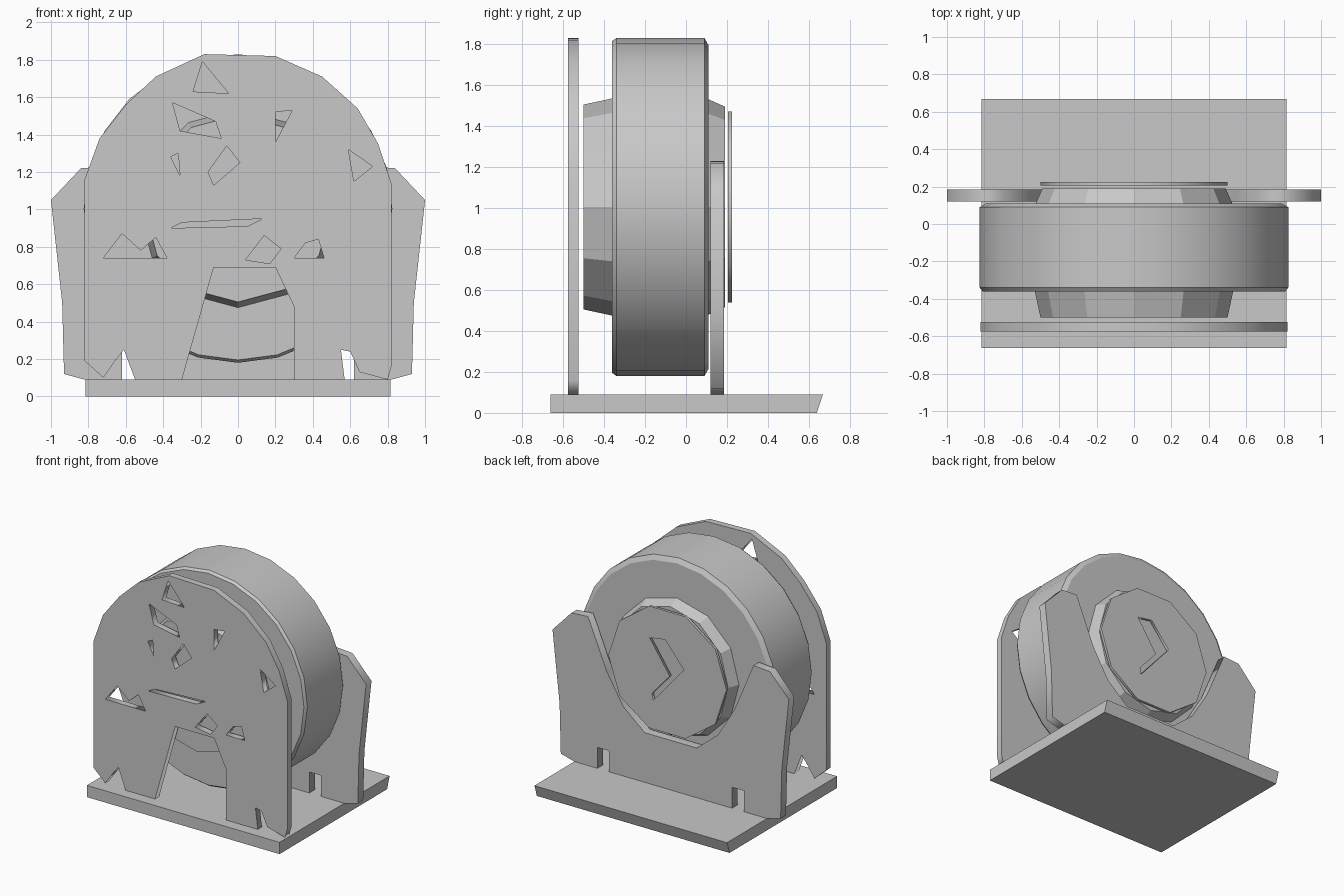
import bpy, bmesh, math
from mathutils import Vector, Matrix

if "Cube" in bpy.data.objects:
    bpy.data.objects.remove(bpy.data.objects["Cube"], do_unlink=True)

grey = bpy.data.materials.new("plain_grey")
grey.use_nodes = True
grey.diffuse_color = (0.58, 0.58, 0.58, 1)
grey.node_tree.nodes["Principled BSDF"].inputs["Base Color"].default_value = grey.diffuse_color

AXLE = 1.005


def select_only(obj):
    bpy.ops.object.select_all(action='DESELECT')
    obj.select_set(True)
    bpy.context.view_layer.objects.active = obj


def plate(name, outline, y0, y1, holes=()):
    """Upright sheet cut from an x-z outline, with optional holes."""
    curve = bpy.data.curves.new(name, 'CURVE')
    curve.dimensions = '2D'
    curve.fill_mode = 'BOTH'
    curve.extrude = (y1 - y0) / 2
    for loop in [outline, *holes]:
        spline = curve.splines.new('POLY')
        spline.points.add(len(loop) - 1)
        for point, (x, z) in zip(spline.points, loop):
            point.co = (x, z, 0, 1)
        spline.use_cyclic_u = True
    curve.materials.append(grey)
    obj = bpy.data.objects.new(name, curve)
    bpy.context.collection.objects.link(obj)
    obj.rotation_euler.x = math.pi / 2
    obj.location.y = (y0 + y1) / 2
    select_only(obj)
    bpy.ops.object.convert(target='MESH')
    return bpy.context.object


def turned(name, profile, sides):
    """Solid of revolution about the axle, from (y, radius) points."""
    bm = bmesh.new()
    verts = [bm.verts.new((0, y, r)) for y, r in profile]
    edges = [bm.edges.new(pair) for pair in zip(verts, verts[1:])]
    bmesh.ops.spin(bm, geom=verts + edges, cent=(0, 0, 0), axis=(0, 1, 0),
                   angle=math.tau, steps=sides)
    bmesh.ops.remove_doubles(bm, verts=bm.verts, dist=0.0005)
    bmesh.ops.recalc_face_normals(bm, faces=bm.faces)
    bmesh.ops.translate(bm, verts=bm.verts, vec=(0, 0, AXLE))
    mesh = bpy.data.meshes.new(name)
    bm.to_mesh(mesh)
    bm.free()
    mesh.materials.append(grey)
    obj = bpy.data.objects.new(name, mesh)
    bpy.context.collection.objects.link(obj)
    select_only(obj)
    bpy.ops.object.shade_smooth_by_angle(angle=math.radians(25))
    return obj


# Base slab, slightly narrower underneath
bm = bmesh.new()
bmesh.ops.create_cube(bm, size=1, matrix=Matrix.Translation((0, 0.003, 0.045))
                      @ Matrix.Diagonal((1.63, 1.33, 0.09, 1)))
for v in bm.verts:
    if v.co.z < 0.01 and v.co.y > 0:
        v.co.y -= 0.03
mesh = bpy.data.meshes.new("base")
bm.to_mesh(mesh)
bm.free()
mesh.materials.append(grey)
bpy.context.collection.objects.link(bpy.data.objects.new("base", mesh))

# Arched front panel with a central opening, foot notches and jagged holes
front_outline = [
    (-0.3, 0.09), (-0.13, 0.69), (0.2, 0.69), (0.3, 0.48), (0.3, 0.09),
    (0.57, 0.09), (0.55, 0.25), (0.6, 0.24), (0.65, 0.13), (0.8, 0.09), (0.82, 0.16),
    (0.82, 1.14), (0.75, 1.35), (0.64, 1.54), (0.45, 1.71), (0.2, 1.82),
    (-0.18, 1.83), (-0.44, 1.71), (-0.6, 1.56), (-0.74, 1.38), (-0.82, 1.16),
    (-0.82, 0.19), (-0.72, 0.1), (-0.65, 0.2), (-0.61, 0.25), (-0.55, 0.09)]
front_holes = [
    [(-0.19, 1.79), (-0.24, 1.63), (-0.05, 1.62)],
    [(-0.35, 1.57), (-0.31, 1.42), (-0.09, 1.38), (-0.12, 1.47)],
    [(-0.06, 1.34), (0.01, 1.25), (-0.13, 1.13), (-0.16, 1.2)],
    [(0.2, 1.52), (0.29, 1.53), (0.2, 1.36)],
    [(0.59, 1.32), (0.72, 1.23), (0.62, 1.15)],
    [(-0.36, 1.28), (-0.32, 1.3), (-0.31, 1.18)],
    [(-0.72, 0.74), (-0.62, 0.87), (-0.52, 0.78), (-0.44, 0.85), (-0.38, 0.74)],
    [(0.04, 0.73), (0.14, 0.86), (0.23, 0.79), (0.17, 0.71)],
    [(0.3, 0.74), (0.36, 0.82), (0.43, 0.84), (0.46, 0.74)],
    [(-0.36, 0.9), (-0.3, 0.93), (0.13, 0.95), (0.05, 0.91)]]
plate("front_panel", front_outline, -0.575, -0.525, front_holes)

# Rear cradle: mirrored half outline with a U-shaped seat and foot notches
half = [(0.52, 0.09), (0.52, 0.25), (0.62, 0.25), (0.62, 0.09), (0.82, 0.09),
        (0.93, 0.12), (0.94, 0.5), (1.0, 1.05), (0.84, 1.22), (0.7, 1.23),
        (0.54, 0.85), (0.4, 0.62), (0.22, 0.47)]
plate("rear_cradle", half + [(-x, z) for x, z in reversed(half)], 0.12, 0.185)

# Drum with a thin front rim, and a hub on each side
turned("drum", [(-0.36, 0), (-0.36, 0.81), (-0.34, 0.825), (0.09, 0.825),
                (0.11, 0.79), (0.11, 0)], 24)
turned("front_hub", [(-0.5, 0), (-0.5, 0.5), (-0.36, 0.53), (-0.35, 0)], 12)
turned("rear_hub", [(0.1, 0), (0.1, 0.53), (0.19, 0.49), (0.19, 0)], 12)

# Thin rear cap with a jagged cut
rim = [(0.5 * math.cos(a), AXLE + 0.49 * math.sin(a))
       for a in (math.tau * i / 10 for i in range(10))]
plate("rear_cap", rim, 0.205, 0.225,
      [[(0.15, 1.23), (0.02, 1.25), (-0.14, 1.06), (0.12, 0.76), (0.13, 0.81), (-0.02, 0.98)]])
